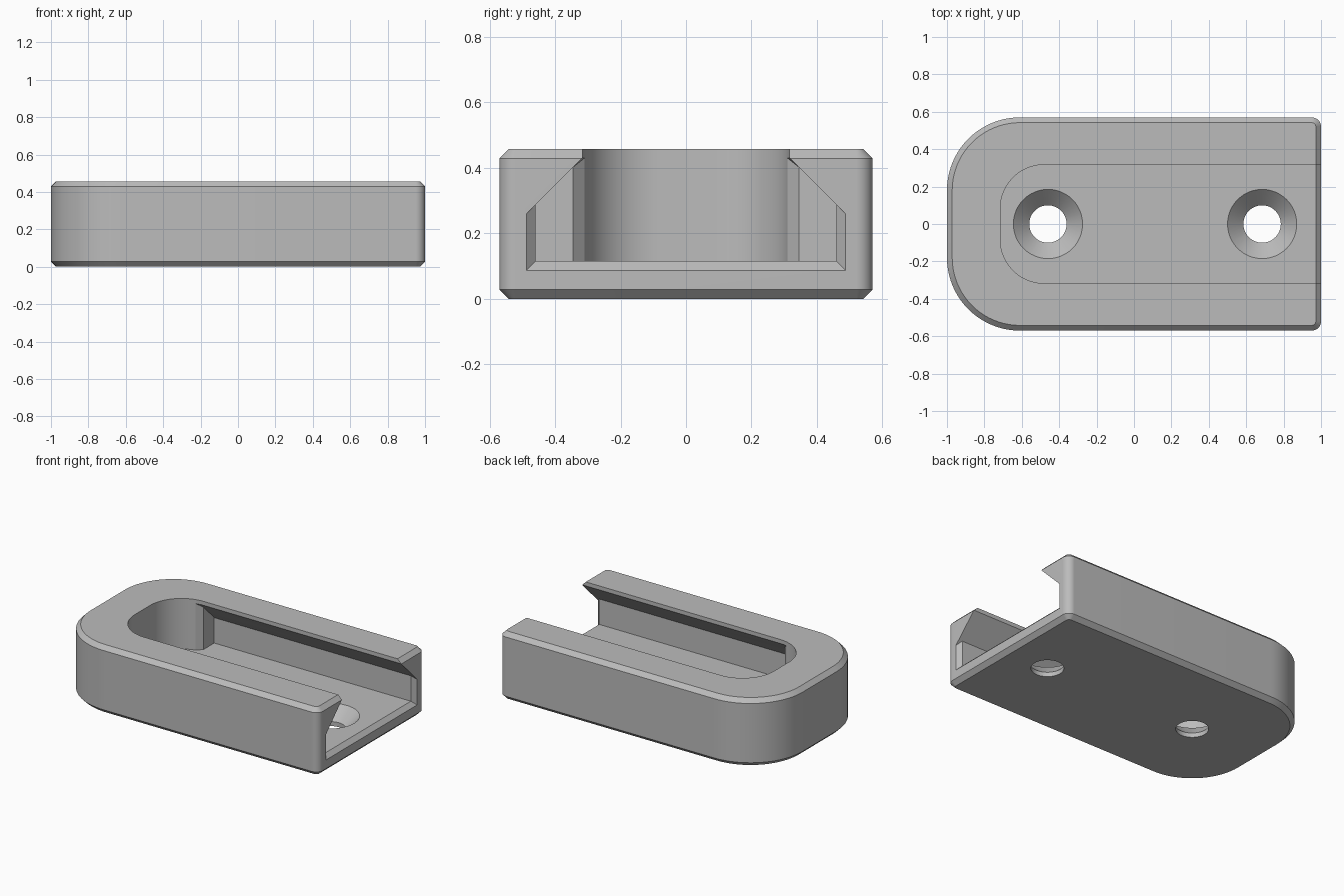
import bpy, bmesh, math

default = bpy.data.objects.get("Cube")
if default:
    bpy.data.objects.remove(default, do_unlink=True)

WIDTH, HEIGHT, CHAMFER = 0.57, 0.457, 0.028
FLOOR, LIP, SLOT = 0.115, 0.43, 0.317

grey = bpy.data.materials.new("plain grey")
grey.use_nodes = True
grey.diffuse_color = (0.5, 0.5, 0.5, 1)
grey.node_tree.nodes["Principled BSDF"].inputs["Base Color"].default_value = (0.5, 0.5, 0.5, 1)


def make_object(name, bm):
    bmesh.ops.recalc_face_normals(bm, faces=bm.faces)
    mesh = bpy.data.meshes.new(name)
    bm.to_mesh(mesh)
    bm.free()
    mesh.materials.append(grey)
    obj = bpy.data.objects.new(name, mesh)
    bpy.context.collection.objects.link(obj)
    return obj


def rounded_outline(x0, x1, half, r_left, r_right, inset=0, steps=20):
    """Rectangle outline with its own corner radius at each end."""
    points = []
    corners = [(x1, 1, r_right, 0), (x0, 1, r_left, 90),
               (x0, -1, r_left, 180), (x1, -1, r_right, 270)]
    for x, side, r, start in corners:
        cx = x - r if x == x1 else x + r
        cy = side * (half - r)
        for i in range(steps + 1):
            a = math.radians(start + 90 * i / steps)
            points.append((cx + (r - inset) * math.cos(a), cy + (r - inset) * math.sin(a)))
    return points


def loft(name, layers):
    """Stack of (outline, z) rings, skinned and capped."""
    bm = bmesh.new()
    rings = [[bm.verts.new((x, y, z)) for x, y in outline] for outline, z in layers]
    n = len(rings[0])
    for low, high in zip(rings, rings[1:]):
        for i in range(n):
            j = (i + 1) % n
            bm.faces.new((low[i], low[j], high[j], high[i]))
    bm.faces.new(rings[0][::-1])
    bm.faces.new(rings[-1])
    return make_object(name, bm)


def hull(name, sections):
    """Convex solid through mirrored (x, [(y, z), ...]) sections."""
    bm = bmesh.new()
    for x, profile in sections:
        for y, z in profile:
            for side in (-1, 1):
                bm.verts.new((x, side * y, z))
    bmesh.ops.convex_hull(bm, input=bm.verts)
    bmesh.ops.dissolve_limit(bm, angle_limit=0.01, verts=bm.verts, edges=bm.edges)
    return make_object(name, bm)


def rail_profile(half, floor):
    """Undercut section whose sloped side always meets the lip."""
    return [(half, floor), (half, LIP + SLOT - half), (SLOT, LIP)]


def circle(x, r, n=48):
    return [(x + r * math.cos(math.tau * i / n), r * math.sin(math.tau * i / n)) for i in range(n)]


# Chamfered outer block
def outer(inset):
    return rounded_outline(-1, 1, WIDTH, 0.39, 0.05, inset)


body = loft("mount_body", [(outer(CHAMFER), 0), (outer(0), CHAMFER),
                           (outer(0), HEIGHT - CHAMFER), (outer(CHAMFER), HEIGHT)])

# Open slot, undercut channel, its bevelled inner end and flared mouth
pocket = rounded_outline(-0.715, 1.3, SLOT, 0.235, 0.05)
cutters = [
    loft("slot_cutter", [(pocket, FLOOR), (pocket, 0.6)]),
    hull("channel_cutter", [(-0.5, rail_profile(0.46, FLOOR)), (1.2, rail_profile(0.46, FLOOR))]),
    hull("channel_end_cutter", [(-0.5, rail_profile(0.345, FLOOR)),
                                (-0.535, [(0.31, FLOOR), (0.31, LIP)])]),
    hull("mouth_cutter", [(0.972, rail_profile(0.46, FLOOR)),
                          (1.028, rail_profile(0.516, FLOOR - 0.056))]),
]

# Countersunk screw holes
for x in (-0.46, 0.685):
    cutters.append(loft("screw_hole_cutter", [
        (circle(x, 0.1), -0.1), (circle(x, 0.1), 0.03),
        (circle(x, 0.185), FLOOR), (circle(x, 0.185), FLOOR + 0.05)]))

bpy.ops.object.select_all(action="DESELECT")
bpy.context.view_layer.objects.active = body
body.select_set(True)
for cutter in cutters:
    cutter.hide_render = True
    cut = body.modifiers.new(cutter.name, "BOOLEAN")
    cut.operation = "DIFFERENCE"
    cut.solver = "EXACT"
    cut.object = cutter
    bpy.ops.object.modifier_apply(modifier=cut.name)
    bpy.data.objects.remove(cutter, do_unlink=True)

bpy.ops.object.shade_smooth_by_angle(angle=math.radians(25))
